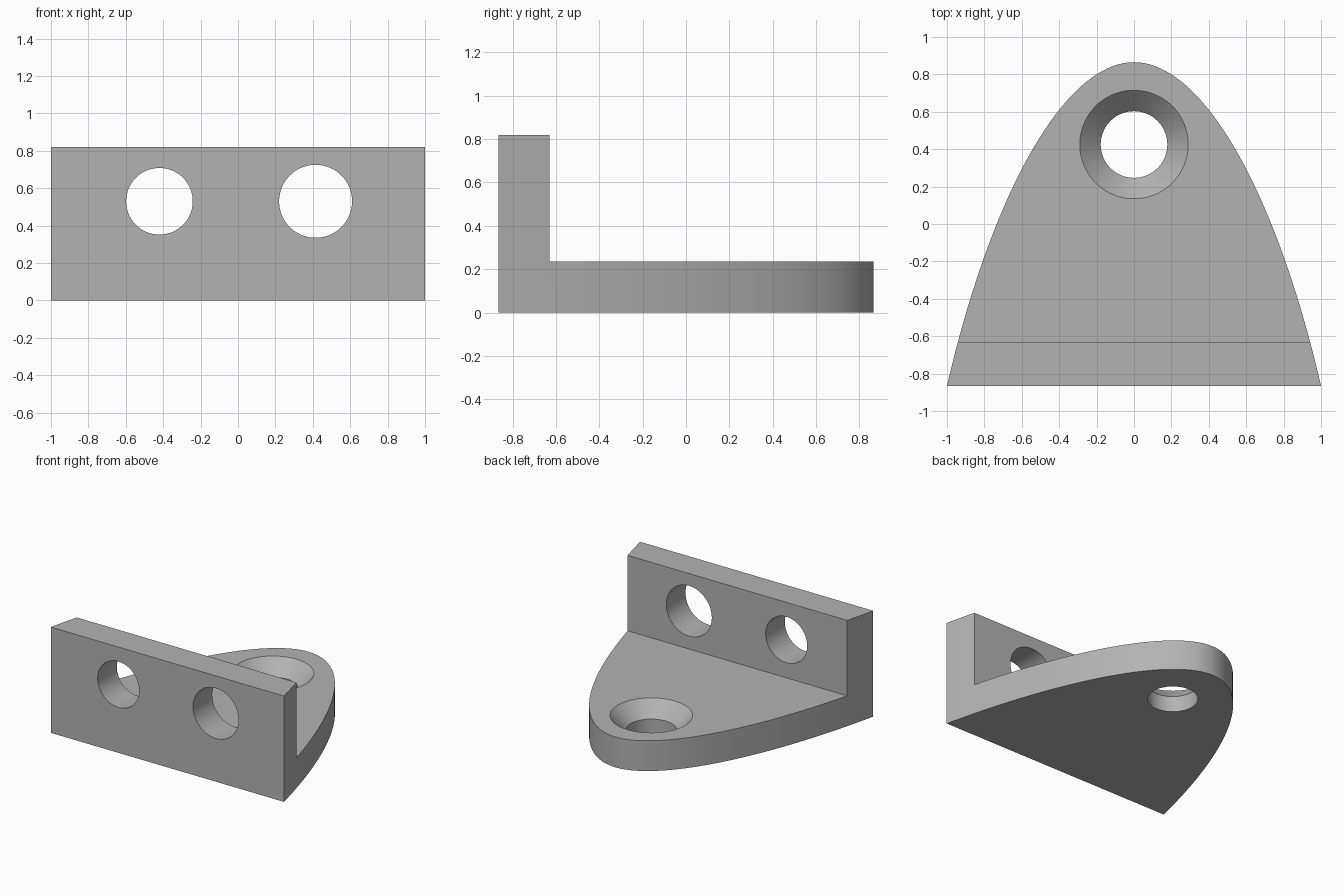
import bpy, bmesh, math
from mathutils import Vector
from mathutils.geometry import interpolate_bezier

if "Cube" in bpy.data.objects:
    bpy.data.objects.remove(bpy.data.objects["Cube"])

HALF = 0.865          # half depth, front to back
THICK = 0.235         # thickness of both base plate and wall
HEIGHT = 0.82         # wall height

grey = bpy.data.materials.new("grey metal")
grey.use_nodes = True
colour = (0.45, 0.45, 0.45, 1)
grey.diffuse_color = colour
grey.node_tree.nodes["Principled BSDF"].inputs["Base Color"].default_value = colour


def cut(target, cutter):
    """Subtract the cutter from the target, then remove the cutter."""
    cutter.hide_render = True
    mod = target.modifiers.new("cut", 'BOOLEAN')
    mod.operation, mod.solver, mod.object = 'DIFFERENCE', 'EXACT', cutter
    bpy.context.view_layer.objects.active = target
    bpy.ops.object.modifier_apply(modifier=mod.name)
    bpy.data.objects.remove(cutter)


def cone(name, r_low, r_high, depth, location, rotation=(0, 0, 0)):
    bpy.ops.mesh.primitive_cone_add(vertices=96, radius1=r_low, radius2=r_high, depth=depth,
                                    location=location, rotation=rotation)
    bpy.context.object.name = name
    return bpy.context.object


# Arched outline, mirrored about x = 0, extruded to full height
side = interpolate_bezier(Vector((1, -HALF)).to_3d(), Vector((0.76, 0.17, 0)),
                          Vector((0.37, HALF, 0)), Vector((0, HALF, 0)), 40)
outline = [(p.x, p.y) for p in side] + [(-p.x, p.y) for p in reversed(side[:-1])]
bm = bmesh.new()
face = bm.faces.new([bm.verts.new((x, y, 0)) for x, y in outline])
top = bmesh.ops.extrude_face_region(bm, geom=[face])
bmesh.ops.translate(bm, vec=(0, 0, HEIGHT),
                    verts=[v for v in top["geom"] if isinstance(v, bmesh.types.BMVert)])
bmesh.ops.recalc_face_normals(bm, faces=bm.faces)
mesh = bpy.data.meshes.new("angle_bracket")
bm.to_mesh(mesh)
bm.free()
bracket = bpy.data.objects.new("angle_bracket", mesh)
bpy.context.collection.objects.link(bracket)
mesh.materials.append(grey)

# Clear the space behind the wall, above the base plate
bpy.ops.mesh.primitive_cube_add(size=1)
step = bpy.context.object
step.name = "step_cutter"
step.scale = (3, 2, 2)
step.location = (0, THICK - HALF + 1, THICK + 1)
cut(bracket, step)

# Two wall holes of slightly different size
for x, radius in ((-0.42, 0.178), (0.415, 0.195)):
    cut(bracket, cone("wall_hole_cutter", radius, radius, 1, (x, -HALF, 0.53),
                      (math.pi / 2, 0, 0)))

# Countersunk hole in the base plate
cut(bracket, cone("base_hole_cutter", 0.178, 0.178, 1, (0, 0.425, 0)))
cut(bracket, cone("countersink_cutter", 0.168, 0.302, 0.134, (0, 0.425, THICK - 0.055)))

bpy.ops.object.select_all(action='DESELECT')
bracket.select_set(True)
bpy.context.view_layer.objects.active = bracket
bpy.ops.object.shade_smooth_by_angle(angle=math.radians(30))
